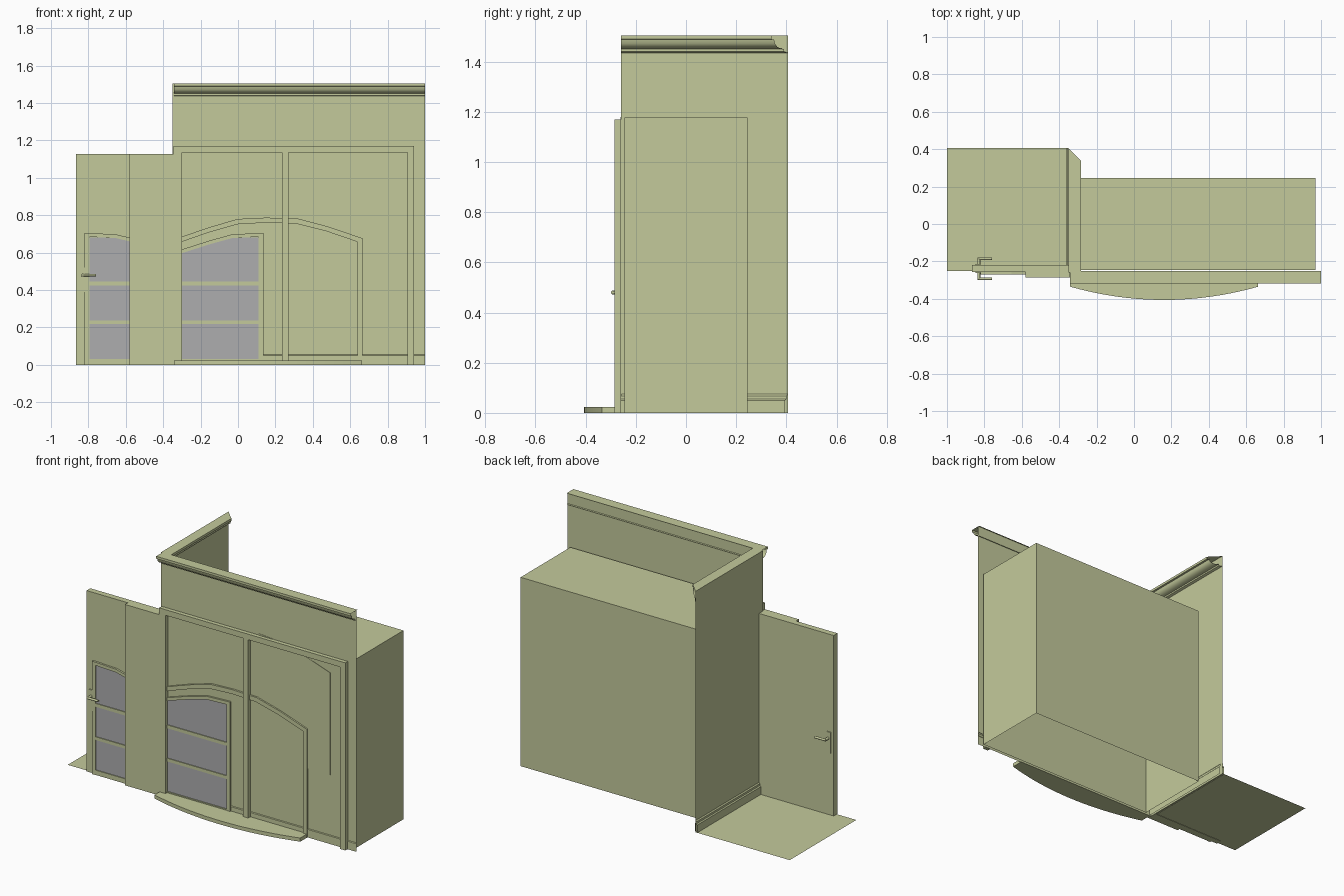
import bpy, math

if "Cube" in bpy.data.objects:
    bpy.data.objects.remove(bpy.data.objects["Cube"])


def material(name, col):
    m = bpy.data.materials.new(name)
    m.diffuse_color = (*col, 1)
    m.use_nodes = True
    m.node_tree.nodes["Principled BSDF"].inputs["Base Color"].default_value = m.diffuse_color
    return m


PAINT = material("olive_paint", (0.55, 0.59, 0.33))
GLASS = material("grey_glass", (0.42, 0.42, 0.43))


def mesh(name, verts, faces, mat=PAINT):
    me = bpy.data.meshes.new(name)
    me.from_pydata(verts, [], faces)
    me.materials.append(mat)
    ob = bpy.data.objects.new(name, me)
    bpy.context.collection.objects.link(ob)
    return ob


def box(name, x0, x1, y0, y1, z0, z1, mat=PAINT, skip=()):
    v = [(x, y, z) for x in (x0, x1) for y in (y0, y1) for z in (z0, z1)]
    f = dict(left=(0, 1, 3, 2), right=(4, 6, 7, 5), front=(0, 4, 5, 1),
             back=(2, 3, 7, 6), bottom=(0, 2, 6, 4), top=(1, 5, 7, 3))
    return mesh(name, v, [q for k, q in f.items() if k not in skip], mat)


def band(name, upper, lower, y0, y1, mat=PAINT):
    """Solid strip between two x-z lines of equal length."""
    n = len(upper)
    v = [(x, y, z) for y in (y0, y1) for line in (upper, lower) for x, z in line]
    f = []
    for i in range(n - 1):
        a, b, c, d = i, i + n, i + 2 * n, i + 3 * n
        f += [(a, b, b + 1, a + 1), (c, c + 1, d + 1, d),
              (a, a + 1, c + 1, c), (b, d, d + 1, b + 1)]
    for i in (0, n - 1):
        f.append((i, i + 2 * n, i + 3 * n, i + n))
    return mesh(name, v, f, mat)


def trim(name, profile, place):
    """Moulding: place(d, z) gives the two end points for each profile point."""
    v = [p for d, z in profile for p in place(d, z)]
    f = [(2 * i, 2 * i + 1, 2 * i + 3, 2 * i + 2) for i in range(len(profile) - 1)]
    ob = mesh(name, v, f)
    bpy.context.view_layer.objects.active = ob
    ob.select_set(True)
    bpy.ops.object.shade_smooth_by_angle(angle=math.radians(35))
    ob.select_set(False)


WX, WY, BACK, TOP = -0.35, -0.26, 0.406, 1.505

# floor, walls and the bottomless volume behind the front
mesh("floor", [(-1, -0.25, 0.002), (WX, -0.25, 0.002), (WX, BACK, 0.002), (-1, BACK, 0.002)], [(0, 1, 2, 3)])
mesh("front_wall", [(WX, WY, 0), (1, WY, 0), (1, WY, TOP), (WX, WY, TOP)], [(0, 1, 2, 3)])
mesh("side_wall", [(WX, WY, 0), (WX, BACK, 0), (WX, BACK, TOP), (WX, WY, TOP)], [(0, 1, 2, 3)])
box("rear_volume", -0.30, 0.97, -0.245, 0.245, 0, 1.178, skip=("bottom",))

# crown mouldings and skirting boards
crown = [(0, 1.435), (0.015, 1.44), (0.015, 1.45), (0.03, 1.453), (0.043, 1.46),
         (0.052, 1.472), (0.055, 1.488), (0.066, 1.49), (0.066, TOP), (0, TOP)]
skirting = [(0.012, 0), (0.012, 0.05), (0.006, 0.056), (0.006, 0.068), (0, 0.075)]
for name, prof in (("crown", crown), ("skirting", skirting)):
    trim(name + "_front", prof, lambda d, z: ((WX + 0.008, WY + 0.008 - d, z), (1, WY + 0.008 - d, z)))
    trim(name + "_side", prof, lambda d, z: ((WX + d, WY, z), (WX + d, BACK - d, z)))
trim("skirting_outer", skirting, lambda d, z: ((WX - d, -0.22, z), (WX - d, BACK, z)))

# casing around the wide front opening
F0 = -0.285
box("casing_left", -0.345, -0.30, F0, WY, 0, 1.17)
box("casing_right", 0.905, 0.94, F0, WY, 0, 1.17)
box("casing_top", -0.30, 0.905, F0, WY, 1.135, 1.17)
box("mullion", 0.235, 0.27, F0, WY, 0, 1.135)

# arched trim with its right post
up = [(-0.30, 0.685), (-0.15, 0.737), (0, 0.78), (0.15, 0.787), (0.32, 0.782),
      (0.48, 0.74), (0.665, 0.677), (0.665, 0)]
low = [(-0.30, 0.658), (-0.15, 0.71), (0, 0.752), (0.15, 0.76), (0.31, 0.755),
       (0.47, 0.715), (0.64, 0.657), (0.64, 0)]
band("arch_trim", up, low, -0.272, WY)

# flat wall panel with a sloping top
band("wall_panel", [(0.33, 1.18), (0.42, 1.173), (0.63, 1.13), (0.82, 1.067)],
     [(0.33, 0.43), (0.42, 0.43), (0.63, 0.43), (0.82, 0.43)], -0.2625, -0.2605)

# doorstep with a bowed front
N = 20
xs = [-0.342 + 1.006 * i / N for i in range(N + 1)]
arc = [(x, -0.335 - 0.071 * (1 - ((x - 0.161) / 0.503) ** 2)) for x in xs]
v = [(x, y, z) for z in (0, 0.023) for x, y in arc + [(0.664, WY), (-0.342, WY)]]
M = N + 3
mesh("doorstep", v, [tuple(reversed(range(M))), tuple(range(M, 2 * M))] +
     [(i, (i + 1) % M, (i + 1) % M + M, i + M) for i in range(M)])

# side door slab and the panel overlapping it
box("door_slab", -0.865, WX, -0.257, -0.22, 0, 1.128)
box("overlap_panel", -0.58, -0.345, -0.285, -0.257, 0, 1.128)


# glazed leaf with an arched top: s = 1 right leaf, s = -1 mirrored left leaf
def leaf(tag, s, tops, y):
    def X(x):
        return x if s > 0 else -0.685 - x
    x0, stile, x1 = tops[0][0], 0.11, 0.135
    up = [(X(x), z) for x, z in tops]
    low = [(X(x), z - 0.02) for x, z in tops]
    band(tag + "_top_rail", up, low, y - 0.012, y)
    inner = [p for p in tops if p[0] < stile] + [(stile, 0.702)]
    band(tag + "_glass", [(X(x), z - 0.02) for x, z in inner],
         [(X(x), 0.03) for x, z in inner], y - 0.005, y - 0.002, GLASS)
    a, b = sorted((X(stile), X(x1)))
    box(tag + "_stile", a, b, y - 0.012, y, 0, 0.685)
    a, b = sorted((X(x0), X(stile)))
    for i, (z0, z1) in enumerate(((0, 0.03), (0.218, 0.238), (0.425, 0.446))):
        box(f"{tag}_rail_{i}", a, b, y - 0.010, y, z0, z1)


leaf("right_leaf", 1, [(-0.30, 0.617), (-0.15, 0.665), (-0.03, 0.698), (0.135, 0.705)], WY)
leaf("left_leaf", -1, [(-0.105, 0.68), (-0.03, 0.698), (0.135, 0.705)], -0.257)


# lever handles on both faces of the side door
def rod(name, r, length, loc, rot):
    bpy.ops.mesh.primitive_cylinder_add(vertices=12, radius=r, depth=length, location=loc, rotation=rot)
    ob = bpy.context.object
    ob.name = name
    ob.data.materials.append(PAINT)
    bpy.ops.object.shade_smooth_by_angle(angle=math.radians(40))


for tag, y, s in (("front", -0.257, -1), ("back", -0.22, 1)):
    a, b = sorted((y, y + s * 0.006))
    box(f"handle_plate_{tag}", -0.848, -0.82, a, b, 0.39, 0.52)
    rod(f"handle_stem_{tag}", 0.008, 0.04, (-0.83, y + s * 0.018, 0.48), (math.pi / 2, 0, 0))
    rod(f"handle_lever_{tag}", 0.007, 0.075, (-0.798, y + s * 0.035, 0.48), (0, math.pi / 2, 0))
